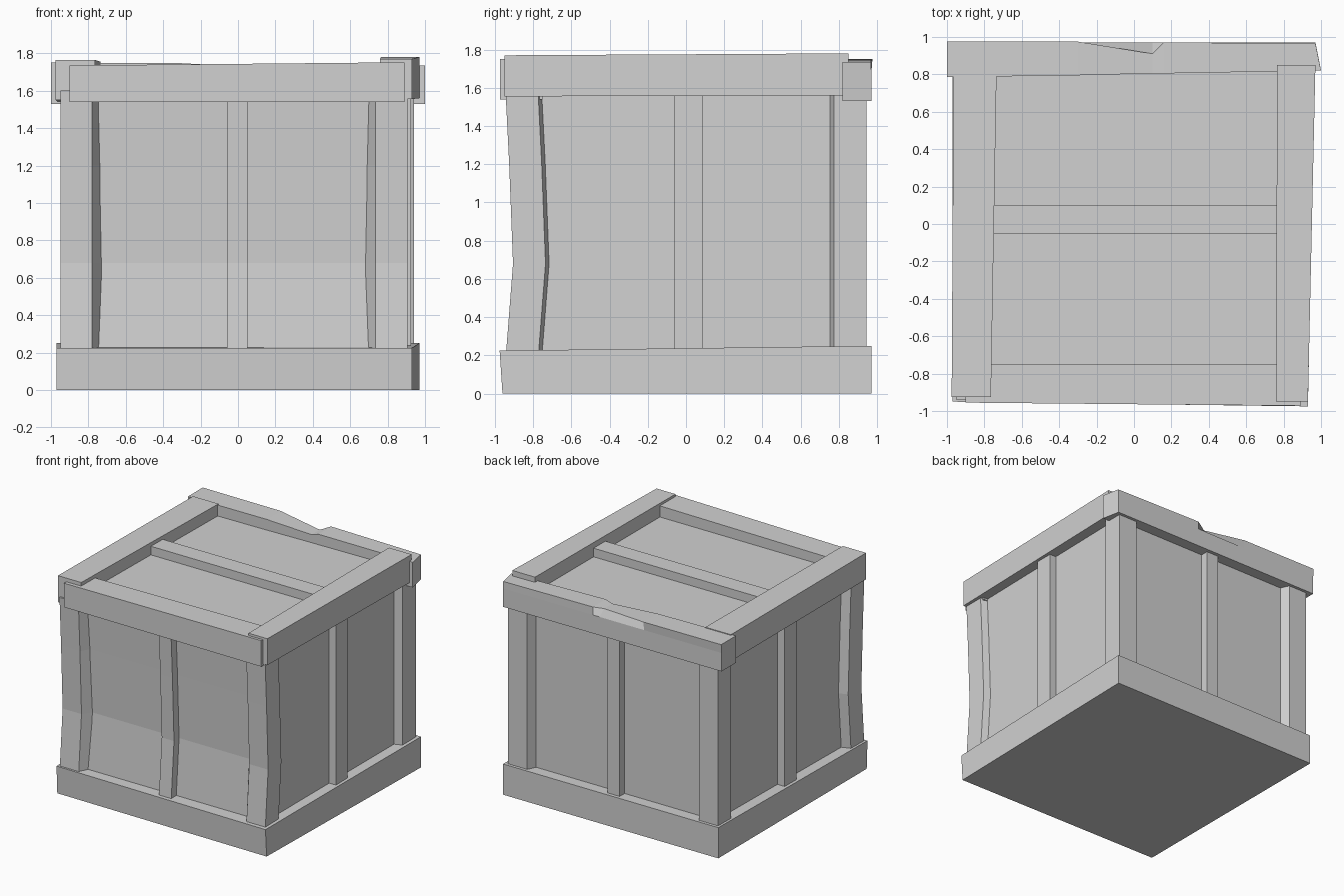
import bpy, bmesh

cube = bpy.data.objects.get("Cube")
if cube:
    bpy.data.objects.remove(cube, do_unlink=True)

grey = bpy.data.materials.new("plain_grey")
grey.use_nodes = True
grey.diffuse_color = (0.64, 0.64, 0.64, 1)
grey.node_tree.nodes["Principled BSDF"].inputs["Base Color"].default_value = grey.diffuse_color


def loft(name, rings):
    """Closed solid through equal-length rings of points."""
    bm = bmesh.new()
    loops = [[bm.verts.new(p) for p in ring] for ring in rings]
    count = len(loops[0])
    for low, high in zip(loops, loops[1:]):
        for i in range(count):
            j = (i + 1) % count
            bm.faces.new((low[i], low[j], high[j], high[i]))
    bm.faces.new(loops[0][::-1])
    bm.faces.new(loops[-1])
    bmesh.ops.recalc_face_normals(bm, faces=bm.faces)
    mesh = bpy.data.meshes.new(name)
    bm.to_mesh(mesh)
    bm.free()
    mesh.materials.append(grey)
    obj = bpy.data.objects.new(name, mesh)
    bpy.context.collection.objects.link(obj)
    return obj


def level(points, z):
    return [(x, y, z) for x, y in points]


def rail_along_y(name, start, end):
    """Rail between two cross-sections, each (y, x0, x1, z0, z1)."""
    loft(name, [[(a, y, c), (b, y, c), (b, y, d), (a, y, d)]
                for y, a, b, c, d in (start, end)])


# Inward sag of the front at several heights
SAG = [(0.15, 0), (0.23, 0.005), (0.68, 0.04), (1.2, 0.02), (1.6, 0)]

# Base: slightly skewed solid slab
foot = [(-0.97, -0.94), (0.93, -0.96), (0.97, 0.97), (-0.97, 0.97)]
brim = [(-0.97, -0.95, 0.225), (0.93, -0.975, 0.225), (0.97, 0.97, 0.25), (-0.97, 0.97, 0.25)]
loft("base", [level(foot, 0), brim])

# Recessed panels form one inner body
body = [level([(-0.88, -0.87 + s), (0.85, -0.87 + s), (0.88, 0.875), (-0.88, 0.875)], z)
        for z, s in SAG]
body.append(level([(-0.88, -0.87), (0.85, -0.87), (0.88, 0.875), (-0.88, 0.875)], 1.66))
loft("inner_panels", body)


# Corner posts with flared inner sides
def post(name, cx, cy):
    sx, sy = (1 if cx > 0 else -1), (1 if cy > 0 else -1)
    rings = []
    for z, s in SAG:
        sag = s if sy < 0 else 0
        flare = 0.04 + sag * 0.5
        pts = [(cx, cy), (cx - sx * 0.17, cy), (cx - sx * (0.17 + flare), cy - sy * 0.085),
               (cx - sx * 0.17, cy - sy * 0.17),
               (cx - sx * 0.085, cy - sy * 0.2), (cx, cy - sy * 0.17)]
        rings.append(level([(x, y + sag) for x, y in pts], z))
    loft(name, rings)


post("front_right_post", -0.95, -0.94)
post("front_left_post", 0.905, -0.945)
post("back_right_post", -0.95, 0.945)
post("back_left_post", 0.94, 0.945)


# Middle struts on the four sides
def strut(name, x0, x1, y0, y1, sags=False):
    loft(name, [level([(x0, y0 + s * sags), (x1, y0 + s * sags),
                       (x1, y1 + s * sags), (x0, y1 + s * sags)], z) for z, s in SAG])


strut("front_strut", -0.06, 0.05, -0.935, -0.85, True)
strut("back_strut", -0.06, 0.05, 0.85, 0.94)
strut("left_strut", 0.83, 0.925, -0.06, 0.09)
strut("right_strut", -0.945, -0.85, -0.07, 0.08)

# Top rails
rail_along_y("right_rail", (-0.925, -0.975, -0.765, 1.55, 1.765), (0.8, -0.965, -0.735, 1.54, 1.755))
rail_along_y("left_rail", (-0.95, 0.76, 0.93, 1.555, 1.77), (0.85, 0.765, 0.97, 1.56, 1.78))
loft("front_rail", [[(x, y, 1.54), (x, -0.75, 1.54), (x, -0.75, top), (x, y, top)]
                    for x, y, top in ((-0.9, -0.955, 1.735), (0.89, -0.972, 1.752))])

# Back rail with a chipped outer edge
back = []
for x, inner, lip, top in ((-1.0, 0.785, 0.975, 1.75), (-0.3, 0.795, 0.975, 1.747),
                           (0.1, 0.805, 0.91, 1.725), (0.16, 0.805, 0.97, 1.745),
                           (0.97, 0.82, 0.967, 1.735)):
    back.append([(x, 0.97, 1.53), (x, 0.97, 1.68), (x, lip, top), (x, inner, top), (x, inner, 1.53)])
back[-1][3:] = [(1.0, 0.82, 1.735), (1.0, 0.82, 1.53)]
loft("back_rail", back)

# Bar across the lid
rail_along_y("lid_bar", (-0.05, -0.76, 0.77, 1.6, 1.73), (0.1, -0.76, 0.77, 1.6, 1.73))
